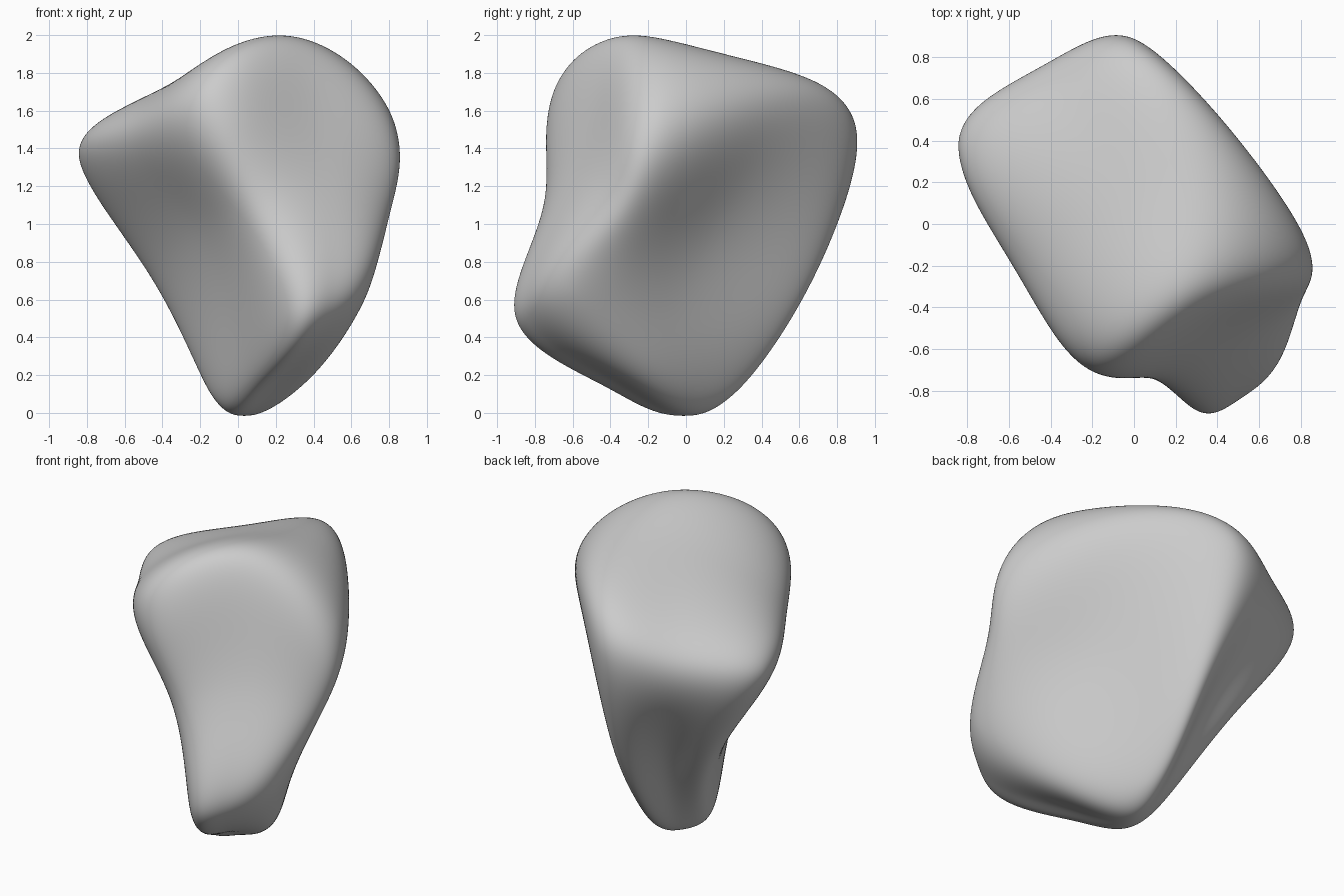
import bpy
import bmesh
from mathutils import Vector

old = bpy.data.objects.get("Cube")
if old:
    bpy.data.objects.remove(old, do_unlink=True)

# Surface points of the boulder: bottom, middle and top layers,
# each with a front, centre and back row running left to right
LAYERS = [
    [[(.27, -.87, .52), (.49, -.84, .55), (.68, -.61, .63)],
     [(.04, -.44, .24), (.21, -.36, .15), (.42, -.19, .25)],
     [(-.15, -.03, .12), (-.02, .1, .025), (.1, .22, .1)]],
    [[(.08, -.74, 1.1), (.46, -.59, 1.25), (.81, -.33, 1.08)],
     [(-.22, -.3, .96), None, (.42, .13, .9)],
     [(-.46, .32, .72), (-.22, .51, .74), (.05, .65, .7)]],
    [[(-.18, -.69, 1.69), (.32, -.37, 1.94), (.81, -.14, 1.58)],
     [(-.57, -.2, 1.53), (.02, .1, 1.88), (.45, .46, 1.67)],
     [(-.84, .41, 1.36), (-.44, .735, 1.47), (-.02, .895, 1.49)]],
]


def limit_point(v):
    """Where a cage vertex ends up on the smooth subdivided surface."""
    n = len(v.link_edges)
    total = v.co * n * n
    for e in v.link_edges:
        total += e.other_vert(v).co * 4
    for f in v.link_faces:
        near = {w for e in v.link_edges for w in e.verts}
        total += next(w for w in f.verts if w not in near).co
    return total / (n * (n + 5))


# Cage: a cube cut once in each direction, moved onto the surface points
bm = bmesh.new()
bmesh.ops.create_cube(bm, size=2)
bmesh.ops.subdivide_edges(bm, edges=bm.edges[:], cuts=1, use_grid_fill=True)
target = {}
for v in bm.verts:
    i, j, k = (round(c) + 1 for c in v.co)
    target[v] = Vector(LAYERS[k][j][i])
for v, p in target.items():
    v.co = p

# Push the cage outward until the smooth surface meets the points
for step in range(60):
    moves = {v: p - limit_point(v) for v, p in target.items()}
    for v, m in moves.items():
        v.co += m

mesh = bpy.data.meshes.new("boulder")
bm.to_mesh(mesh)
bm.free()
boulder = bpy.data.objects.new("boulder", mesh)
bpy.context.collection.objects.link(boulder)
bpy.context.view_layer.objects.active = boulder
boulder.select_set(True)
smooth = boulder.modifiers.new("smooth", 'SUBSURF')
smooth.levels = smooth.render_levels = 5
bpy.ops.object.modifier_apply(modifier=smooth.name)
bpy.ops.object.shade_smooth()

# Plain stone colour
stone = bpy.data.materials.new("stone grey")
stone.use_nodes = True
colour = (.6, .6, .6, 1)
stone.diffuse_color = colour
stone.node_tree.nodes["Principled BSDF"].inputs["Base Color"].default_value = colour
mesh.materials.append(stone)
